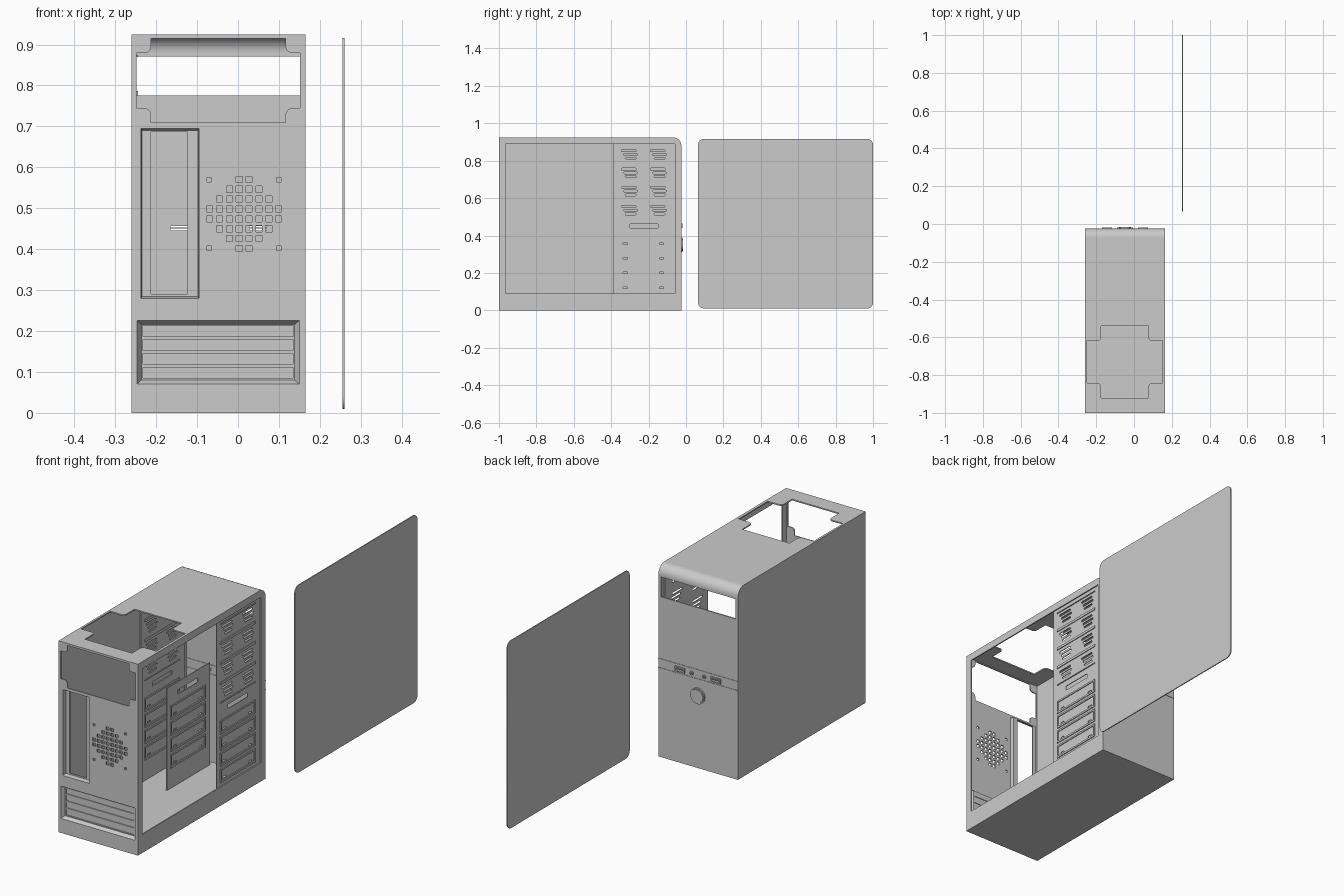
import bpy, bmesh
from math import sin, cos, pi
from mathutils import Matrix

if "Cube" in bpy.data.objects:
    bpy.data.objects.remove(bpy.data.objects["Cube"])

T = 0.006                        # sheet metal thickness
X0, X1, Y0, Y1, H = -0.26, 0.165, -1.0, -0.025, 0.925
XC, R = (X0 + X1) / 2, 0.045     # case centre, front top edge radius
AXES = {  # sheet plane -> rotation taking local (u, v, normal) to the world
    'x': Matrix(((0, 0, 1), (1, 0, 0), (0, 1, 0))).to_4x4(),
    'y': Matrix(((1, 0, 0), (0, 0, -1), (0, 1, 0))).to_4x4(),
    'z': Matrix.Identity(4)}


def rect(u0, u1, v0, v1):
    return [(u0, v0), (u1, v0), (u1, v1), (u0, v1)]


def arc(u, v, r, a0, a1, n=8):
    return [(u + r * cos(a0 + (a1 - a0) * i / n), v + r * sin(a0 + (a1 - a0) * i / n))
            for i in range(n + 1)]


def rounded(u0, u1, v0, v1, r, n=6):
    return (arc(u1 - r, v1 - r, r, 0, pi / 2, n) + arc(u0 + r, v1 - r, r, pi / 2, pi, n)
            + arc(u0 + r, v0 + r, r, pi, 1.5 * pi, n) + arc(u1 - r, v0 + r, r, 1.5 * pi, 2 * pi, n))


def cross(u0, u1, v0, v1, du, dv, r=0.018):
    """Rectangle with a round-cornered tab left in each corner."""
    pts = []
    for su, sv in ((1, 1), (-1, 1), (-1, -1), (1, -1)):
        eu, ev = (u1 if su > 0 else u0), (v1 if sv > 0 else v0)
        cu, cv = eu - su * du, ev - sv * dv
        c = [(eu, cv)] + [(cu + su * r * (1 - sin(a * pi / 12)), cv + sv * r * (1 - cos(a * pi / 12)))
                          for a in range(7)] + [(cu, ev)]
        pts += c if su * sv > 0 else c[::-1]
    return pts


def add(name, mesh):
    ob = bpy.data.objects.new(name, mesh)
    bpy.context.collection.objects.link(ob)
    return ob


def plate(name, plane, lo, hi, outline, holes=()):
    """Flat sheet between lo and hi along the plane normal, with holes cut out."""
    cu = bpy.data.curves.new(name, 'CURVE')
    cu.dimensions, cu.fill_mode, cu.extrude = '2D', 'BOTH', (hi - lo) / 2
    for loop in [outline, *holes]:
        s = cu.splines.new('POLY')
        s.points.add(len(loop) - 1)
        for p, (u, v) in zip(s.points, loop):
            p.co = (u, v, 0, 1)
        s.use_cyclic_u = True
    tmp = add(name + "_curve", cu)
    bpy.context.view_layer.update()
    me = bpy.data.meshes.new_from_object(tmp.evaluated_get(bpy.context.evaluated_depsgraph_get()))
    bpy.data.objects.remove(tmp)
    bpy.data.curves.remove(cu)
    mid = (lo + hi) / 2
    off = {'x': (mid, 0, 0), 'y': (0, mid, 0), 'z': (0, 0, mid)}[plane]
    me.transform(Matrix.Translation(off) @ AXES[plane])
    bm = bmesh.new()
    bm.from_mesh(me)
    bmesh.ops.remove_doubles(bm, verts=bm.verts, dist=1e-5)
    bmesh.ops.recalc_face_normals(bm, faces=bm.faces)
    bm.to_mesh(me)
    bm.free()
    return add(name, me)


def funnel(name, outer, inner, ya, yb):
    """Sloped walls of a recess in the rear panel."""
    bm = bmesh.new()
    a = [bm.verts.new((u, ya, v)) for u, v in outer]
    b = [bm.verts.new((u, yb, v)) for u, v in inner]
    for i in range(4):
        j = (i + 1) % 4
        bm.faces.new((a[i], b[i], b[j], a[j]))
    me = bpy.data.meshes.new(name)
    bm.to_mesh(me)
    bm.free()
    return add(name, me)


def join(name, parts):
    with bpy.context.temp_override(active_object=parts[0], object=parts[0],
                                   selected_objects=parts, selected_editable_objects=parts):
        bpy.ops.object.join()
    parts[0].name = name


# Case sides, the right one with the big access opening
profile = [(Y0, 0), (Y1, 0)] + arc(Y1 - R, H - R, R, 0, pi / 2, 10) + [(Y0, H)]
plate("left_wall", 'x', X0, X0 + T, profile)
plate("right_frame", 'x', X1 - T, X1, profile, [rect(-0.965, -0.06, 0.09, 0.89)])

# Floor, top and rounded front edge
plate("floor", 'z', 0, T, rect(X0, X1, Y0, Y1))
plate("top_panel", 'z', H - T, H, rect(X0, X1, Y0, Y1 - R),
      [cross(-0.25, 0.152, -0.92, -0.54, 0.075, 0.078)])
plate("front_top_edge", 'x', X0, X1,
      arc(Y1 - R, H - R, R, 0, pi / 2, 12) + arc(Y1 - R, H - R, R - T, pi / 2, 0, 12))

# Rear panel with power supply hole, port recess, fan grille and slot recess
fan = []
for row, count in enumerate((2, 4, 6, 8, 8, 6, 4, 2)):
    z = 0.486 + (row - 3.5) * 0.0241
    for i in range(count):
        x = 0.015 + (i - (count - 1) / 2) * 0.0241
        fan.append(rect(x - 0.0075, x + 0.0075, z - 0.0075, z + 0.0075))
for x in (-0.07, 0.099):
    for z in (0.402, 0.570):
        fan.append(rect(x - 0.0055, x + 0.0055, z - 0.0055, z + 0.0055))
port_out, port_in = rect(-0.237, -0.095, 0.28, 0.695), rect(-0.234, -0.098, 0.284, 0.69)
slot_out, slot_in = rect(-0.247, 0.15, 0.07, 0.226), rect(-0.236, 0.138, 0.08, 0.216)
plate("rear_panel", 'y', Y0, Y0 + T, rect(X0, X1, 0, H),
      [cross(-0.248, 0.152, 0.709, 0.915, 0.036, 0.036), port_out, slot_out] + fan)
funnel("port_recess_walls", port_out, port_in, Y0, Y0 + 0.02)
plate("port_recess_frame", 'y', Y0 + 0.019, Y0 + 0.023, port_in, [rect(-0.213, -0.123, 0.291, 0.686)])
funnel("slot_recess_walls", slot_out, slot_in, Y0, Y0 + 0.018)
slots = [rect(-0.232, 0.134, z, z + 0.026) for z in (0.085, 0.119, 0.153, 0.187)]
plate("slot_recess_frame", 'y', Y0 + 0.016, Y0 + 0.02, slot_in, slots)
for i, s in enumerate(slots):
    plate(f"slot_cover_{i + 1}", 'y', Y0 + 0.02, Y0 + 0.023, s)

# Front panel with drive opening, port strip and power button
usb = [(x - 0.026, x + 0.026) for x in (XC - 0.096, XC + 0.096)]
plate("front_panel", 'y', Y1 - T, Y1, rect(X0, X1, 0, H - R),
      [rect(-0.248, 0.152, 0.775, 0.871)] + [rect(a + .005, b - .005, 0.446, 0.457) for a, b in usb])
for i, z in enumerate((0.43, 0.474)):
    plate(f"strip_ridge_{i + 1}", 'y', Y1 - T - 0.002, Y1 + 0.002, rect(X0, X1, z - 0.002, z + 0.002))
for i, (a, b) in enumerate(usb):
    plate(f"usb_port_{i + 1}", 'y', Y1 - 0.002, Y1 + 0.007, rect(a, b, 0.440, 0.463),
          [rect(a + 0.005, b - 0.005, 0.446, 0.457)])
    plate(f"usb_tongue_{i + 1}", 'y', Y1 - 0.008, Y1 + 0.003, rect(a + 0.005, b - 0.005, 0.45, 0.4525))
for i, x in enumerate((XC - 0.034, XC + 0.034)):
    plate(f"audio_jack_{i + 1}", 'y', Y1 - 0.002, Y1 + 0.006, arc(x, 0.451, 0.009, 0, 1.9 * pi, 19),
          [arc(x, 0.451, 0.004, 0, 1.8 * pi, 9)])
plate("power_button_ring", 'y', Y1 - 0.002, Y1 + 0.007, arc(XC, 0.35, 0.038, 0, 2 * pi * 31 / 32, 31),
      [arc(XC, 0.35, 0.033, 0, 2 * pi * 31 / 32, 31)])
plate("power_button", 'y', Y1 - 0.002, Y1 + 0.01, arc(XC, 0.35, 0.032, 0, 2 * pi * 31 / 32, 31))


def bay_plate(name, x, top, side):
    """Drive cage wall: vent slots on the large bays, raised frames on the small ones."""
    holes, parts = [rect(-0.30, -0.15, 0.44, 0.461)], []
    lo, hi = sorted((x + side * 0.002, x + side * 0.006))
    if top > 0.6:
        for z in (0.853, 0.755, 0.657, 0.555):
            for ya in (-0.345, -0.19):
                for dz, s, e in ((0, 0, 0.078), (-0.02, 0.012, 0.085), (-0.04, 0.02, 0.078)):
                    holes.append(rounded(ya + s, ya + e, z + dz - 0.005, z + dz + 0.005, 0.0045, 3))
        for z, h in ((0.872, .002), (0.78, .006), (0.683, .006), (0.585, .006), (0.492, .002)):
            parts.append(plate(name + "_rail", 'x', lo, hi, rect(-0.36, -0.092, z - h, z + h)))
    for z in (0.105, 0.184, 0.262, 0.34):
        parts.append(plate(name + "_bay", 'x', lo, hi, rect(-0.36, -0.093, z, z + 0.066),
                           [rect(-0.352, -0.101, z + 0.009, z + 0.058)]))
        for y in (-0.325, -0.13):
            holes.append(rect(y - 0.011, y + 0.011, z + 0.012, z + 0.021))
    wall = plate(name, 'x', x - 0.002, x + 0.002, rect(-0.387, -0.055, T, top), holes)
    join(name, [wall] + parts)


# Drive cage walls: right, left and the short middle one
bay_plate("drive_cage_right", 0.154, H - T, 1)
bay_plate("drive_cage_left", -0.2505, H - T, 1)
bay_plate("drive_cage_middle", -0.112, 0.5, 1)

# Side cover standing away from the case
plate("side_cover", 'x', 0.255, 0.26, rounded(0.065, 1.0, 0.01, 0.916, 0.03))

# Smooth the rounded edges only
bpy.ops.object.select_all(action='SELECT')
bpy.context.view_layer.objects.active = bpy.data.objects["side_cover"]
bpy.ops.object.shade_smooth_by_angle()
